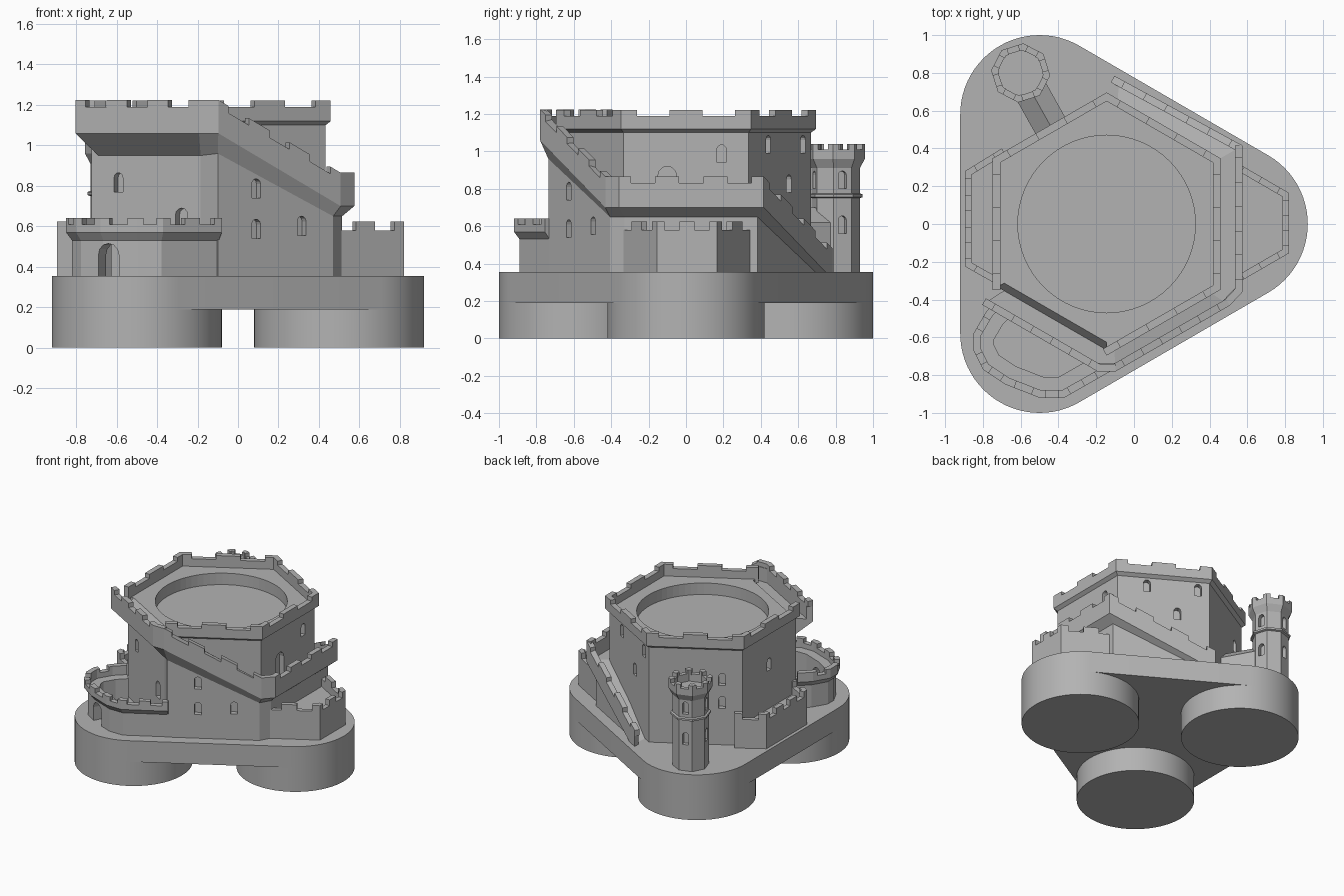
import bpy, bmesh
from math import sin, cos, radians, pi
from mathutils import Vector

if "Cube" in bpy.data.objects:
    bpy.data.objects.remove(bpy.data.objects["Cube"])

stone = bpy.data.materials.new("grey_stone")
stone.use_nodes = True
GREY = (0.45, 0.45, 0.45, 1)
stone.diffuse_color = GREY
stone.node_tree.nodes["Principled BSDF"].inputs["Base Color"].default_value = GREY

CX = -0.145          # centre of the hexagonal keep
GROUND = 0.355       # top of the base
FOOT = 0.3           # walls start inside the base


# ---------- helpers ----------
def build(name, lofts):
    """One object from lofts, each a (rings, closed) pair."""
    bm = bmesh.new()
    for rings, closed in lofts:
        vs = [[bm.verts.new(p) for p in ring] for ring in rings]
        m = len(vs[0])
        pairs = list(zip(vs, vs[1:])) + ([(vs[-1], vs[0])] if closed else [])
        for a, b in pairs:
            for i in range(m):
                j = (i + 1) % m
                bm.faces.new((a[i], a[j], b[j], b[i]))
        if not closed:
            bm.faces.new(vs[0])
            bm.faces.new(vs[-1])
    bmesh.ops.recalc_face_normals(bm, faces=bm.faces[:])
    me = bpy.data.meshes.new(name)
    bm.to_mesh(me)
    bm.free()
    me.materials.append(stone)
    ob = bpy.data.objects.new(name, me)
    bpy.context.collection.objects.link(ob)
    return ob


def prism(pts, z0, z1):
    return ([[(x, y, z) for x, y in pts] for z in (z0, z1)], False)


def circle(x, y, r, n, start=0.0):
    return [(x + r * cos(radians(start) + 2 * pi * i / n),
             y + r * sin(radians(start) + 2 * pi * i / n)) for i in range(n)]


def hex_pt(angle, apothem, z):
    """Point on a hexagon around the keep, at an angle in degrees."""
    r = apothem / cos(radians((angle + 30) % 60 - 30))
    return (CX + r * cos(radians(angle)), r * sin(radians(angle)), z)


def side(a, b):
    d = Vector((b[0] - a[0], b[1] - a[1])).normalized()
    return Vector((d.y, -d.x))


def sweep(path, profile):
    """Profile of (outward offset, z) along an open path with mitred corners."""
    rings = []
    for i, p in enumerate(path):
        n = [side(path[k], path[k + 1]) for k in (i - 1, i) if 0 <= k < len(path) - 1]
        m = (n[0] + n[-1]).normalized()
        m /= m.dot(n[0])
        rings.append([(p[0] + m.x * o, p[1] + m.y * o, z) for o, z in profile])
    return (rings, False)


def merlons(name, path, spacing, height, width=0.04):
    """Battlement blocks along a path of points at the wall's top outer edge."""
    blocks = []
    for a, b in zip(path, path[1:]):
        n = side(a, b)
        a, b = Vector(a), Vector(b)
        length = (b - a).length
        count = max(1, round(length / spacing))
        spans = [(0, 1)] if length < 0.11 else [(0, 0.25 / count), (1 - 0.25 / count, 1)]
        spans += [((k - 0.25) / count, (k + 0.25) / count) for k in range(1, count)]
        inward = Vector((-n.x * width, -n.y * width, 0))
        up, down = Vector((0, 0, height)), Vector((0, 0, -0.01))
        for s, e in spans:
            rings = []
            for t in (s, e):
                p = a.lerp(b, t)
                rings.append([p + down, p + up, p + inward + up, p + inward + down])
            blocks.append((rings, False))
    return build(name, blocks)


def arch(x, y, facing, z, w=0.05, h=0.095, depth=0.04):
    """Cutter for a round-headed opening in a wall point facing an angle."""
    f = radians(facing)
    n, t = Vector((cos(f), sin(f), 0)), Vector((-sin(f), cos(f), 0))
    outline = [(-w / 2, 0), (w / 2, 0)]
    outline += [(w / 2 * cos(pi * i / 6), h - w / 2 + w / 2 * sin(pi * i / 6)) for i in range(7)]
    base = Vector((x, y, z))
    return ([[base + t * u + Vector((0, 0, v)) + n * d for u, v in outline]
             for d in (-depth, 0.03)], False)


def keep_arch(facing, along, apothem, z, **size):
    f = radians(facing)
    return arch(CX + apothem * cos(f) - along * sin(f),
                apothem * sin(f) + along * cos(f), facing, z, **size)


def carve(ob, cutters):
    cutter = build("opening_cutter", cutters)
    mod = ob.modifiers.new("openings", "BOOLEAN")
    mod.operation, mod.solver, mod.object = "DIFFERENCE", "EXACT", cutter
    bpy.context.view_layer.objects.active = ob
    bpy.ops.object.modifier_apply(modifier=mod.name)
    bpy.data.objects.remove(cutter)


def smooth(ob):
    bpy.ops.object.select_all(action="DESELECT")
    ob.select_set(True)
    bpy.context.view_layer.objects.active = ob
    bpy.ops.object.shade_smooth_by_angle(angle=radians(30))


# ---------- base: three round feet under a rounded triangle ----------
lobes = [(0.5, 0, -60), (-0.5, 0.58, 60), (-0.5, -0.58, 180)]
outline = []
for x, y, start in lobes:
    outline += [(x + 0.42 * cos(radians(start + 5 * i)),
                 y + 0.42 * sin(radians(start + 5 * i))) for i in range(25)]
smooth(build("base_slab", [prism(outline, 0.19, GROUND)]))
for label, (x, y, _) in zip(("left", "back_right", "front_right"), lobes):
    smooth(build(label + "_foot", [prism(circle(x, y, 0.42, 72), 0, 0.19)]))

# ---------- keep with round pit, terrace slope and windows ----------
hexagon = [hex_pt(a, 0.578, 0)[:2] for a in range(30, 390, 60)]
keep = build("keep", [prism(hexagon, FOOT, 1.13)])
front_openings = [keep_arch(240, -0.18, 0.58, 0.77),
                  keep_arch(240, 0.18, 0.58, 0.56, w=0.07, h=0.13)]
slope = ([[hex_pt(a, r, z) for r, z in ((0.535, 1.14), (0.62, 1.14), (0.62, 1.02))]
          for a in (210, 270)], False)
windows = [(0, 0.19, 0.94), (60, -0.12, 0.99), (60, 0.25, 0.99), (60, 0.1, 0.78),
           (120, 0.19, 0.82), (120, 0.19, 0.64), (180, 0, 0.82)]
carve(keep, [prism(circle(CX, 0, 0.47, 64), 1.04, 1.2), slope,
             keep_arch(0, -0.1, 0.58, 0.72, w=0.1, h=0.2)]
      + [keep_arch(f, t, 0.58, z) for f, t, z in windows] + front_openings)

corners = [hex_pt(a, 0.603, 1.19) for a in (270, 330, 30, 90, 150, 210)]
build("keep_parapet", [sweep(corners, [(-0.025, 1.1), (0, 1.12), (0, 1.19),
                                       (-0.04, 1.19), (-0.04, 1.1)])])
merlons("keep_merlons", corners, 0.33, 0.032)

# ---------- walkway that winds down around the keep ----------
# angle, floor height, parapet apothem, wall apothem, corbel drop
stations = [(213, 1.08, 0.70, 0.58, 0.11), (266.5, 1.08, 0.70, 0.58, 0.11),
            (273.5, 1.08, 0.70, 0.66, 0.10), (326.5, 0.72, 0.70, 0.66, 0.05),
            (333.5, 0.72, 0.72, 0.66, 0.05), (390, 0.72, 0.72, 0.66, 0.05),
            (447, 0.335, 0.70, 0.66, 0.005)]
rings = [[hex_pt(a, r, z) for r, z in
          ((0.5, h), (out - 0.04, h), (out - 0.04, h + 0.11), (out, h + 0.11),
           (out, h - 0.02), (wall, h - 0.02 - drop), (wall, FOOT), (0.5, FOOT))]
         for a, h, out, wall, drop in stations]
walkway = build("winding_walkway", [(rings, False)])
carve(walkway, front_openings + [keep_arch(300, t, 0.66, z) for t, z in
                                 ((-0.11, 0.74), (-0.11, 0.54), (0.15, 0.555))])
merlons("walkway_merlons", [hex_pt(a, out, h + 0.11) for a, h, out, _, _ in stations], 0.27, 0.035)

# ---------- side bastions ----------
bastions = {"left": [(0.44, -0.375), (0.82, -0.155), (0.82, 0.165), (0.44, 0.385)],
            "right": [(-0.70, 0.40), (-0.895, 0.28), (-0.895, -0.225), (-0.70, -0.335)]}
for label, path in bastions.items():
    build(label + "_bastion", [sweep(path, [(0, FOOT), (0, 0.58), (-0.035, 0.58), (-0.035, FOOT)])])
    build(label + "_bastion_floor", [prism([(x * 0.985, y * 0.95) for x, y in path], FOOT, 0.52)])
    merlons(label + "_bastion_merlons", [(x, y, 0.58) for x, y in path], 0.2, 0.045, 0.035)

# ---------- front courtyard wall with gate ----------
court = [(-0.70, -0.385), (-0.78, -0.46), (-0.85, -0.58), (-0.85, -0.67), (-0.8, -0.77),
         (-0.68, -0.85), (-0.5, -0.92), (-0.37, -0.92), (-0.08, -0.755)]
wall = build("courtyard_wall", [sweep(court, [
    (-0.03, FOOT), (-0.03, 0.53), (0, 0.57), (0, 0.61),
    (-0.04, 0.61), (-0.04, 0.57), (-0.11, 0.57), (-0.11, FOOT)])])
carve(wall, [arch(-0.65, -0.85, 242, GROUND, w=0.11, h=0.16, depth=0.14)])
merlons("courtyard_merlons", [(x, y, 0.61) for x, y in court], 0.15, 0.032)

# ---------- corner turret and its covered passage ----------
TX, TY = -0.6, 0.8
turret_profile = [(0.13, FOOT), (0.13, 0.75), (0.145, 0.755), (0.145, 0.77), (0.13, 0.775),
                  (0.13, 0.91), (0.157, 0.96), (0.157, 1.01), (0.122, 1.01), (0.122, 0.95)]
turret = build("turret", [([[(x, y, z) for x, y in circle(TX, TY, r, 8, -5)]
                            for r, z in turret_profile], False)])
openings = []
for k in range(8):
    facing = 17.5 + 45 * k
    f = radians(facing)
    if k % 2 == 0:
        openings += [arch(TX + 0.12 * cos(f), TY + 0.12 * sin(f), facing, z, w=0.045, depth=0.03)
                     for z in (0.56, 0.8)]
carve(turret, openings)
rim = [(x, y, 1.01) for x, y in circle(TX, TY, 0.157, 8, -5)]
merlons("turret_merlons", rim + rim[:1], 0.2, 0.03, 0.035)

across = Vector((cos(radians(30)), sin(radians(30)), 0))
gable = [(-0.09, FOOT), (0.09, FOOT), (0.09, 0.62), (0, 0.7), (-0.09, 0.62)]
build("turret_passage", [([[Vector((x, y, z)) + across * u for u, z in gable]
                           for x, y in ((-0.565, 0.74), (-0.42, 0.48))], False)])
